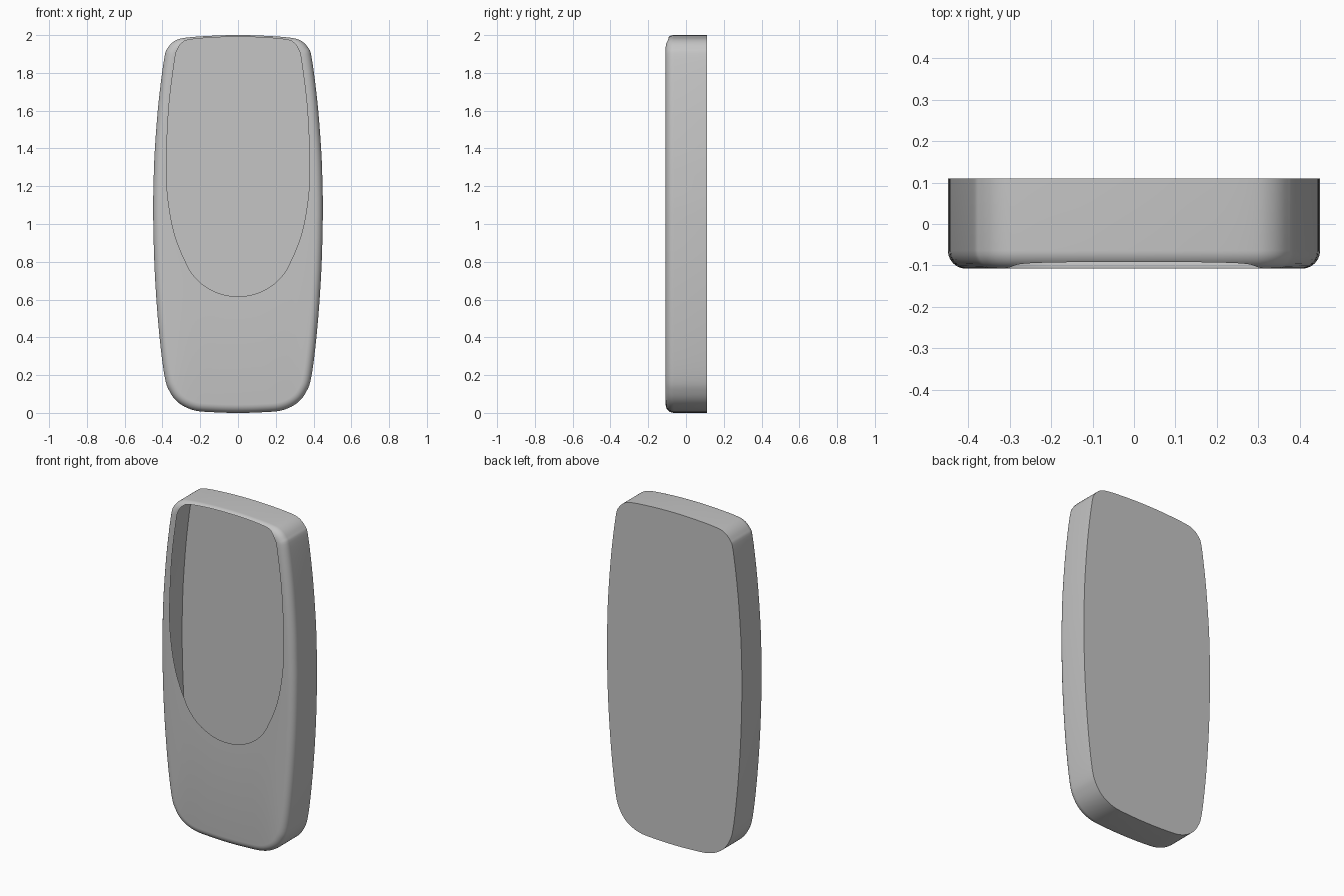
import bpy, bmesh, math
from mathutils import Vector
from mathutils.geometry import intersect_point_line

cube = bpy.data.objects.get("Cube")
if cube:
    bpy.data.objects.remove(cube)

gray = bpy.data.materials.new("plain gray")
gray.use_nodes = True
gray.diffuse_color = (0.56, 0.56, 0.56, 1)
gray.node_tree.nodes["Principled BSDF"].inputs["Base Color"].default_value = (0.56, 0.56, 0.56, 1)

FRONT, BACK = -0.108, 0.11
RADIUS = 0.044  # rounding of the front edge
STEPS = 6


def smooth_loop(points, steps=5):
    """Closed symmetric loop from a Catmull-Rom curve through its right half."""
    p = [Vector(q) for q in points]
    mirror = lambda v: Vector((-v.x, v.y))
    p = [mirror(p[1])] + p + [mirror(p[-2])]
    half = []
    for a, b, c, d in zip(p, p[1:], p[2:], p[3:]):
        for i in range(steps):
            t = i / steps
            half.append(0.5 * (2 * b + (c - a) * t + (2 * a - 5 * b + 4 * c - d) * t * t
                               + (3 * b - a - 3 * c + d) * t ** 3))
    half.append(p[-2])
    return half + [mirror(q) for q in half[-2:0:-1]]


# Barrel-sided outline, and the opening whose points pair with it
outline = smooth_loop([(0, 0), (0.12, 0.003), (0.23, 0.013), (0.31, 0.05), (0.36, 0.11), (0.39, 0.2),
                       (0.42, 0.45), (0.441, 0.75), (0.449, 1.04), (0.447, 1.22), (0.44, 1.4),
                       (0.42, 1.65), (0.39, 1.88), (0.37, 1.935), (0.33, 1.972), (0.27, 1.987),
                       (0.13, 1.997), (0, 2)])
opening = smooth_loop([(0, 0.617), (0.07, 0.624), (0.14, 0.65), (0.2, 0.69), (0.25, 0.747), (0.28, 0.805),
                       (0.305, 0.86), (0.337, 0.95), (0.362, 1.07), (0.378, 1.22), (0.378, 1.38),
                       (0.365, 1.63), (0.335, 1.87), (0.322, 1.92), (0.3, 1.955), (0.26, 1.975),
                       (0.13, 1.987), (0, 1.99)])
count = len(outline)


def edge_distance(p):
    best = RADIUS
    for i in range(count):
        a, b = outline[i - 1], outline[i]
        near, t = intersect_point_line(p, a, b)
        near = Vector((near[0], near[1]))
        best = min(best, (p - (a if t < 0 else b if t > 1 else near)).length)
    return best


def on_front(p):
    """Place an outline-plane point on the rounded front surface."""
    rest = RADIUS - edge_distance(p)
    return (p.x, FRONT + RADIUS - math.sqrt(max(RADIUS ** 2 - rest ** 2, 0)), p.y)


# Hollow thin shell: back panel, side wall, rounded edge and front rim around the opening
bm = bmesh.new()
spokes = []
for i, (p, q) in enumerate(zip(outline, opening)):
    tangent = outline[(i + 1) % count] - outline[i - 1]
    gap = (q - p).length
    inward = q - p if gap < 0.1 else Vector((-tangent.y, tangent.x))
    inward.normalize()
    reach = min(RADIUS, gap)
    flat = [p + inward * reach * (1 - math.cos(math.pi / 2 * k / STEPS)) for k in range(STEPS + 1)]
    spokes.append([bm.verts.new((p.x, BACK, p.y))] + [bm.verts.new(on_front(v)) for v in flat + [q]])
for i in range(count):
    a, b = spokes[i - 1], spokes[i]
    for k in range(len(a) - 1):
        bm.faces.new((a[k], a[k + 1], b[k + 1], b[k]))
bm.faces.new([s[0] for s in spokes])
bmesh.ops.remove_doubles(bm, verts=bm.verts, dist=0.00002)
bmesh.ops.recalc_face_normals(bm, faces=bm.faces)
mesh = bpy.data.meshes.new("shell")
bm.to_mesh(mesh)
bm.free()
mesh.materials.append(gray)
shell = bpy.data.objects.new("shell", mesh)
bpy.context.collection.objects.link(shell)

bpy.ops.object.select_all(action='DESELECT')
shell.select_set(True)
bpy.context.view_layer.objects.active = shell
bpy.ops.object.shade_smooth_by_angle(angle=math.radians(30))
